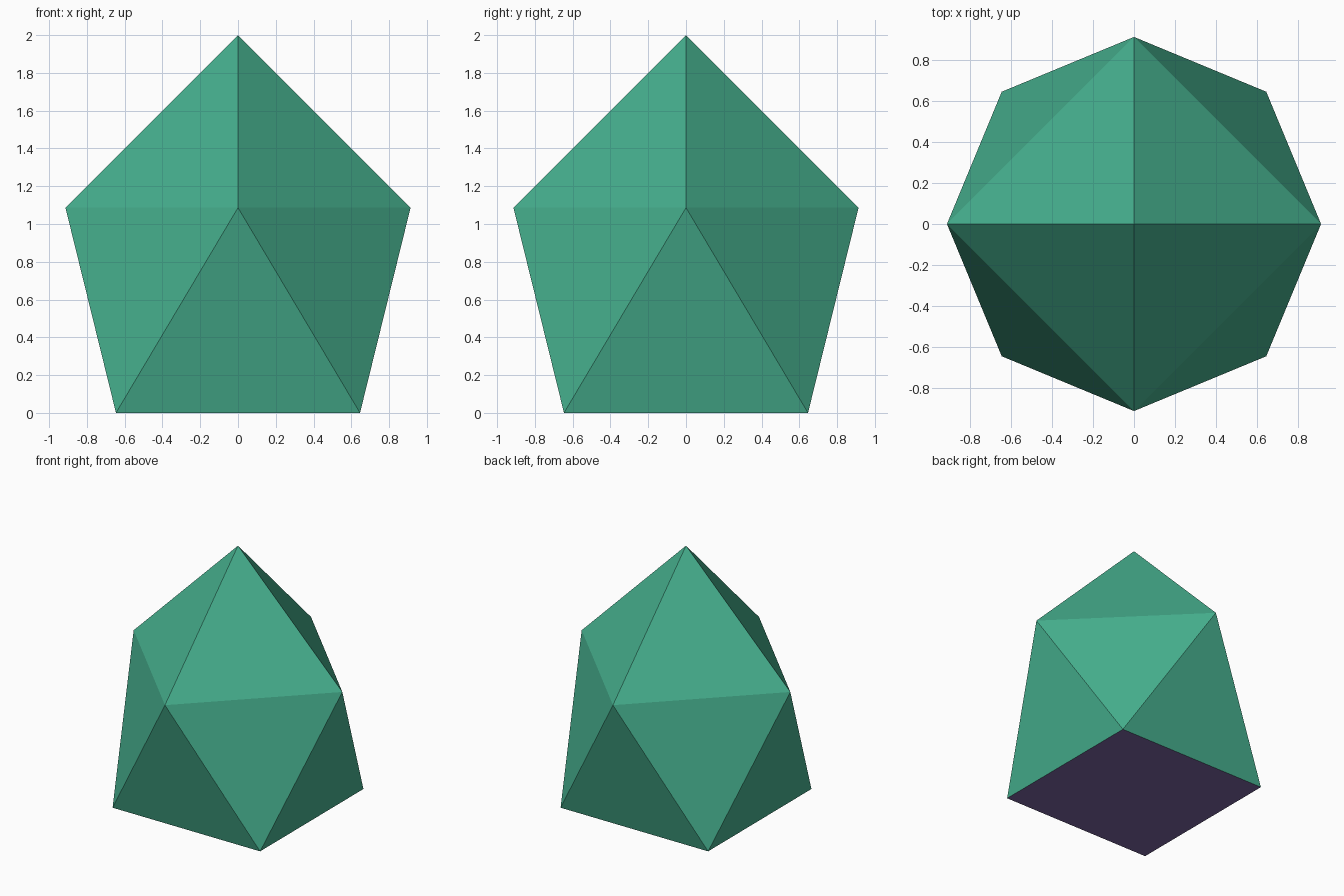
import bpy, bmesh, math

if "Cube" in bpy.data.objects:
    bpy.data.objects.remove(bpy.data.objects["Cube"])

# Equal-edged solid: square base, twisted square ring, pyramid cap
EDGE = 2 / (2 ** -0.5 + 2 ** -0.25)
RADIUS = EDGE / math.sqrt(2)
RING_Z = EDGE * 2 ** -0.25


def material(name, rgb):
    mat = bpy.data.materials.new(name)
    mat.diffuse_color = (*rgb, 1)
    mat.use_nodes = True
    mat.node_tree.nodes["Principled BSDF"].inputs["Base Color"].default_value = mat.diffuse_color
    return mat


def square(bm, z, turn):
    angles = [math.radians(turn + 90 * i) for i in range(4)]
    return [bm.verts.new((RADIUS * math.cos(a), RADIUS * math.sin(a), z)) for a in angles]


bm = bmesh.new()
base = square(bm, 0, 45)
ring = square(bm, RING_Z, 0)
apex = bm.verts.new((0, 0, 2))

# Side triangles alternate up and down, cap triangles meet at the apex
for i in range(4):
    j = (i + 1) % 4
    bm.faces.new((ring[i], base[i], ring[j]))
    bm.faces.new((base[i], base[j], ring[j]))
    bm.faces.new((ring[i], ring[j], apex))
bm.faces.new(base[::-1])
bmesh.ops.recalc_face_normals(bm, faces=bm.faces[:])

# The underside is purple, everything else green
for face in bm.faces:
    face.material_index = 1 if face.normal.z < -0.9 else 0

mesh = bpy.data.meshes.new("faceted_gem")
bm.to_mesh(mesh)
bm.free()
mesh.materials.append(material("sea_green", (0.061, 0.43, 0.27)))
mesh.materials.append(material("dusky_purple", (0.2, 0.13, 0.36)))
gem = bpy.data.objects.new("faceted_gem", mesh)
bpy.context.collection.objects.link(gem)
